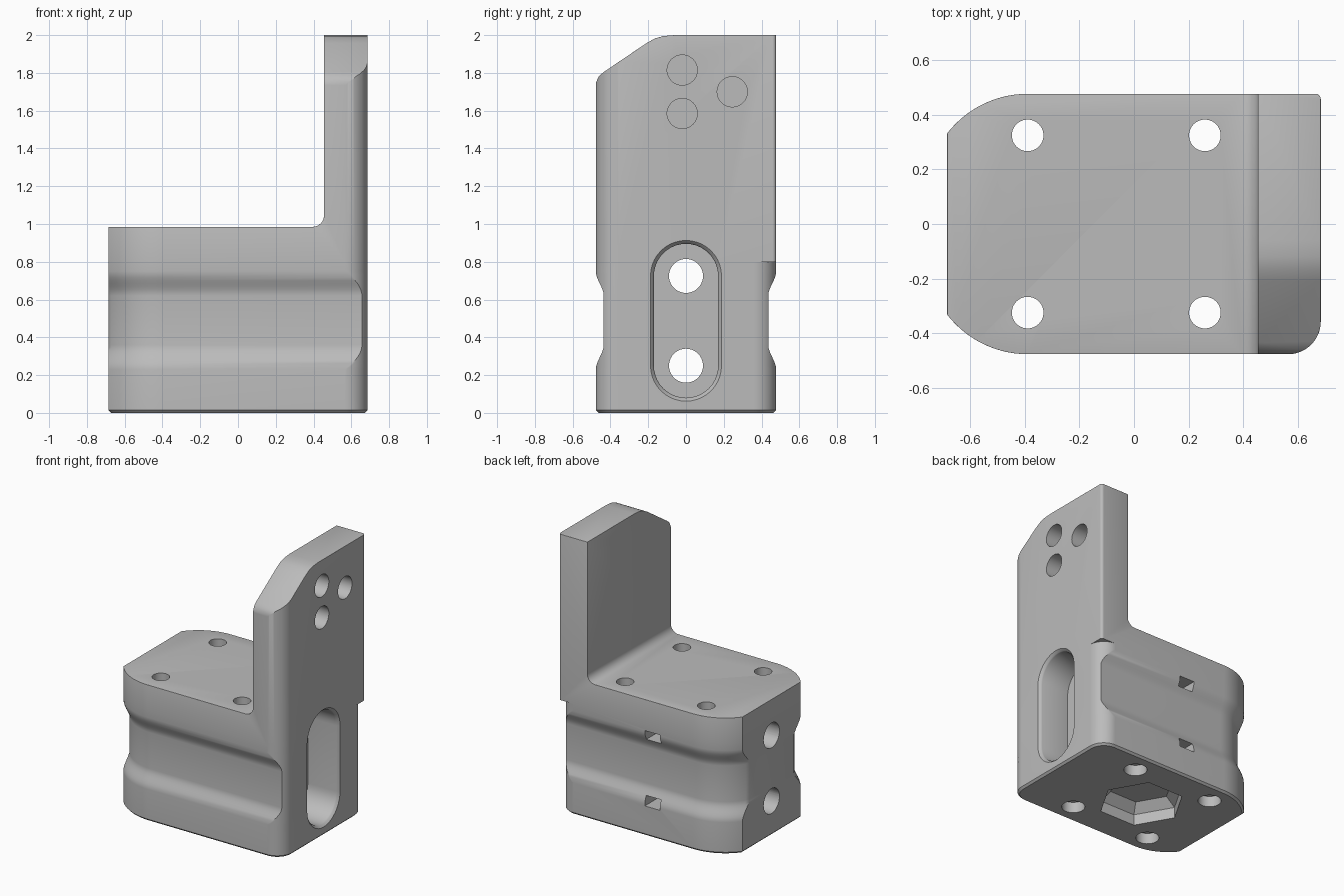
import bpy, bmesh
from math import pi, sin, cos, asin, acos
from mathutils import Vector

cube = bpy.data.objects.get("Cube")
if cube:
    bpy.data.objects.remove(cube, do_unlink=True)

grey = bpy.data.materials.new("light grey")
grey.use_nodes = True
colour = (0.5, 0.5, 0.5, 1)
grey.diffuse_color = colour
grey.node_tree.nodes["Principled BSDF"].inputs["Base Color"].default_value = colour

HALF_X, HALF_Y = 0.685, 0.4775


def loft(name, rings):
    """Skin a stack of equal-length closed rings and cap both ends."""
    bm = bmesh.new()
    loops = [[bm.verts.new(p) for p in ring] for ring in rings]
    for a, b in zip(loops, loops[1:]):
        for i in range(len(a)):
            j = (i + 1) % len(a)
            bm.faces.new((a[i], a[j], b[j], b[i]))
    bm.faces.new(loops[0][::-1])
    bm.faces.new(loops[-1])
    bmesh.ops.recalc_face_normals(bm, faces=bm.faces)
    mesh = bpy.data.meshes.new(name)
    bm.to_mesh(mesh)
    bm.free()
    obj = bpy.data.objects.new(name, mesh)
    bpy.context.collection.objects.link(obj)
    return obj


def arc(cx, cy, r, a0, a1, n=14):
    return [(cx + r * cos(a0 + (a1 - a0) * i / n), cy + r * sin(a0 + (a1 - a0) * i / n))
            for i in range(n + 1)]


def half_outline(groove, inset, corner):
    """One side of the plan, left end to right end, for y < 0."""
    r = 0.373 - groove - inset
    start = pi + acos((0.295 - inset) / r)
    pts = arc(-0.39, 0.373 - HALF_Y, r, start, 1.5 * pi)
    low = -asin((corner - groove - inset) / (corner - inset))
    return pts + arc(HALF_X - corner, corner - HALF_Y, corner - inset, low, 0)


def outline(z, groove=0, inset=0, back_corner=0.12):
    front = half_outline(groove, inset, 0.12)
    back = half_outline(groove, inset, back_corner)
    return [(x, y, z) for x, y in front] + [(x, -y, z) for x, y in reversed(back)]


def smooth(t):
    return t * t * (3 - 2 * t)


# Body: lofted plan with a soft groove round both sides
depth, steps = 0.042, 8
rings = [outline(0, inset=0.014), outline(0.014)]
rings += [outline(0.23 + 0.13 * i / steps, depth * smooth(i / steps)) for i in range(steps + 1)]
rings += [outline(0.62 + 0.13 * i / steps, depth * smooth(1 - i / steps)) for i in range(steps + 1)]
rings += [outline(0.8), outline(0.8, back_corner=0.02), outline(2.1, back_corner=0.02)]
body = loft("bracket_body", rings)


def cut(*cutters):
    for c in cutters:
        c.hide_render = True
        mod = body.modifiers.new("cut", "BOOLEAN")
        mod.operation, mod.solver, mod.object = "DIFFERENCE", "EXACT", c
        bpy.context.view_layer.objects.active = body
        bpy.ops.object.modifier_apply(modifier=mod.name)
        bpy.data.objects.remove(c, do_unlink=True)


# Space above the base, with a fillet at the foot of the upright wall
step = [(-1, 2.5), (-1, 0.985)] + arc(0.395, 1.045, 0.06, -pi / 2, 0, 8) + [(0.455, 2.5)]
# Sloped and rounded top of the wall
crest = [(-1, 2.5), (-1, 1.7), (-0.481, 1.7), (-0.476, 1.75), (-0.462, 1.782), (-0.435, 1.805),
         (-0.21, 1.957), (-0.165, 1.982), (-0.12, 1.995), (-0.06, 2), (1, 2), (1, 2.5)]
cut(loft("step_cutter", [[(x, y, z) for x, z in step] for y in (-1, 1)]),
    loft("crest_cutter", [[(x, y, z) for y, z in crest] for x in (0, 1)]))

# Round the upper sharp edges
bm = bmesh.new()
bm.from_mesh(body.data)
bmesh.ops.remove_doubles(bm, verts=bm.verts, dist=0.0002)


def wants_round(e):
    mid = (e.verts[0].co + e.verts[1].co) / 2
    if len(e.link_faces) != 2 or mid.z < 0.95 or e.calc_face_angle(0) < 0.7:
        return False
    return not (mid.x > 0.5 and mid.y < -0.34)


bmesh.ops.bevel(bm, geom=[e for e in bm.edges if wants_round(e)], offset=0.022, segments=3,
                profile=0.5, affect="EDGES", clamp_overlap=True)
bm.to_mesh(body.data)
bm.free()


def rod(axis, a, b, start, end, r0, r1=None, sides=40):
    """Tapered round or polygonal cutter along x or z at cross position (a, b)."""
    rings = []
    for t, r in ((start, r0), (end, r0 if r1 is None else r1)):
        ring = [(a + r * cos(2 * pi * i / sides), b + r * sin(2 * pi * i / sides)) for i in range(sides)]
        rings.append([(t, u, v) if axis == "x" else (u, v, t) for u, v in ring])
    return loft("hole_cutter", rings)


# Four vertical screw holes with counterbores underneath
for x in (-0.39, 0.26):
    for y in (-0.325, 0.325):
        cut(rod("z", x, y, -0.1, 1.2, 0.058), rod("z", x, y, -0.1, 0.08, 0.078))

# Long recess on the right face, flared at its rim
slot_rings = []
for x, r in ((0.44, 0.17), (0.663, 0.17), (0.671, 0.174), (0.687, 0.19), (0.8, 0.19)):
    pts = arc(0, 0.725, r, 0, pi, 20) + arc(0, 0.25, r, pi, 2 * pi, 20)
    slot_rings.append([(x, y, z) for y, z in pts])
cut(loft("recess_cutter", slot_rings))

# Two long horizontal holes and their nut slots in the back
for z in (0.25, 0.725):
    cut(rod("x", 0, z, -1, 0.5, 0.09))
    box = [(-0.125, z - 0.035), (-0.005, z - 0.035), (-0.005, z + 0.035), (-0.125, z + 0.035)]
    cut(loft("nut_slot_cutter", [[(x, y, h) for x, h in box] for y in (0.25, 0.6)]))

# Three blind holes in the upright wall
for y, z in ((-0.02, 1.815), (-0.02, 1.585), (0.245, 1.70)):
    cut(rod("x", y, z, 0.53, 0.8, 0.08))

# Hexagonal pocket in the underside, tapered at its floor
hexes = [[(-0.065 + r * cos(i * pi / 3), r * sin(i * pi / 3), z) for i in range(6)]
         for z, r in ((-0.1, 0.29), (0.08, 0.29), (0.14, 0.22))]
cut(loft("hex_cutter", hexes))

body.data.materials.clear()
body.data.materials.append(grey)
for p in body.data.polygons:
    p.material_index = 0
for o in bpy.context.selected_objects:
    o.select_set(False)
body.select_set(True)
bpy.context.view_layer.objects.active = body
bpy.ops.object.shade_smooth_by_angle(angle=0.55)
